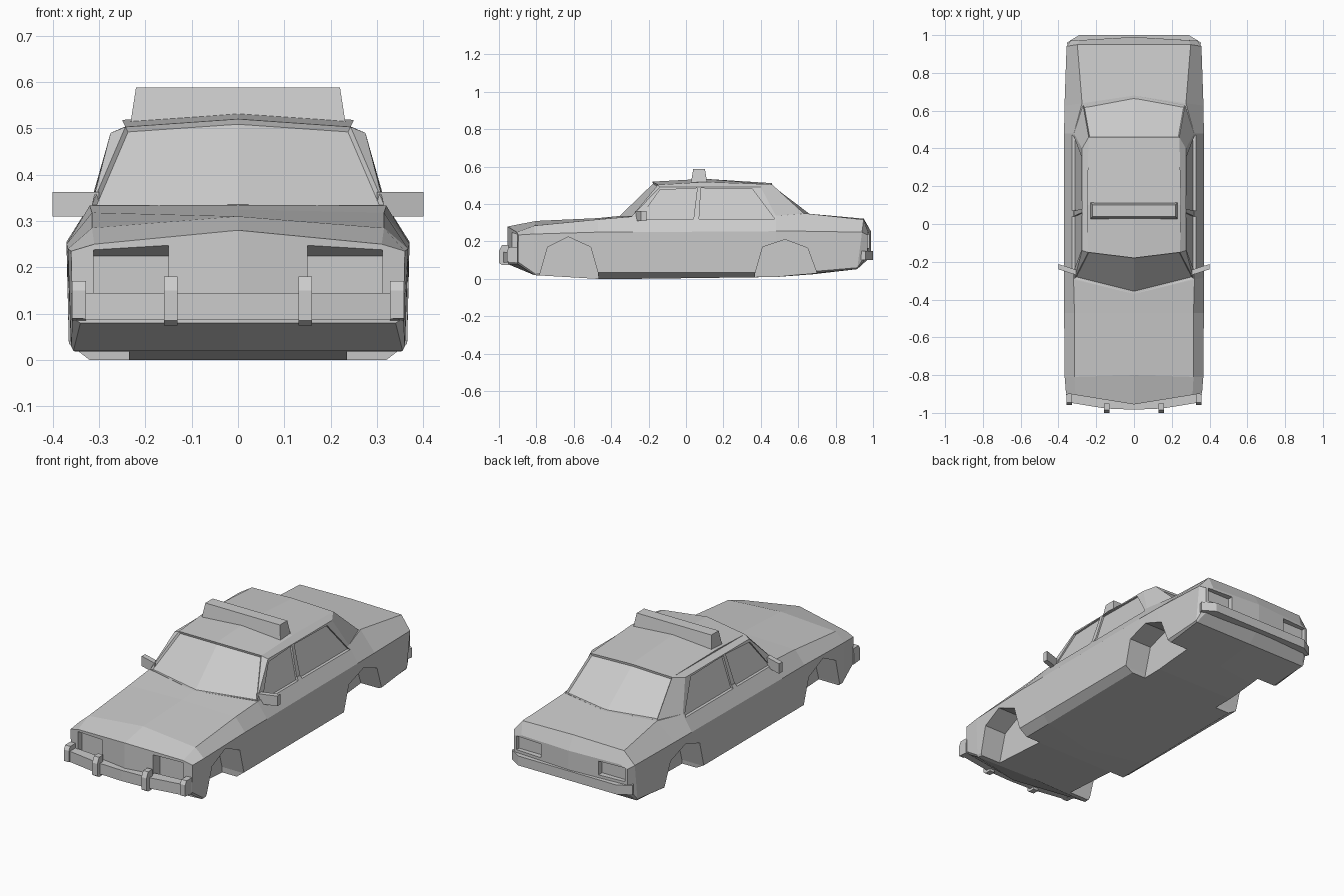
import bpy, bmesh
from mathutils import Vector

if "Cube" in bpy.data.objects:
    bpy.data.objects.remove(bpy.data.objects["Cube"])


def half_mesh(name, verts, faces):
    """Build one side, reflect it across x = 0 and weld the seam."""
    bm = bmesh.new()
    for s in (1, -1):
        vs = [bm.verts.new((s * x, y, z)) for x, y, z in verts]
        for f in faces:
            if any(abs(verts[i][0]) > 1e-5 for i in f):
                bm.faces.new([vs[i] for i in f][::s])
    seam = [v for v in bm.verts if abs(v.co.x) < 1e-5]
    bmesh.ops.remove_doubles(bm, verts=seam, dist=1e-5)
    bmesh.ops.recalc_face_normals(bm, faces=bm.faces[:])
    me = bpy.data.meshes.new(name)
    bm.to_mesh(me)
    bm.free()
    ob = bpy.data.objects.new(name, me)
    bpy.context.collection.objects.link(ob)
    return ob


def loft(name, rings):
    """Skin closed rings of equal length, cap both ends, mirror."""
    n = len(rings[0])
    faces = [[r * n + i, r * n + (i + 1) % n, (r + 1) * n + (i + 1) % n, (r + 1) * n + i]
             for r in range(len(rings) - 1) for i in range(n)]
    faces += [list(range(n))[::-1], [(len(rings) - 1) * n + i for i in range(n)]]
    return half_mesh(name, [p for r in rings for p in r], faces)


def slab(name, plan, z0, z1):
    return loft(name, [[(x, y, z) for x, y in plan] for z in (z0, z1)])


def side_prism(name, profile, inner, outer):
    """Extrude a y-z profile sideways; inner may be a function of z."""
    f = inner if callable(inner) else (lambda z: inner)
    return loft(name, [[(f(z), y, z) for y, z in profile],
                       [(outer, y, z) for y, z in profile]])


def cut(targets, cutter):
    cutter.hide_render = True
    for ob in targets:
        m = ob.modifiers.new("cut", 'BOOLEAN')
        m.operation, m.solver, m.object = 'DIFFERENCE', 'EXACT', cutter
        bpy.context.view_layer.objects.active = ob
        bpy.ops.object.modifier_apply(modifier=m.name)
    bpy.data.objects.remove(cutter)


# Lower body: edge y, centre y, lean, floor x z, sill x z, crease x z, shoulder x z, top z
stations = [
    (-.90, -.955, 0, .34, .08, .357, .09, .36, .235, .31, .25, .28),
    (-.81, -.80, 0, .355, .02, .36, .03, .367, .24, .315, .285, .31),
    (-.47, -.47, 0, .32, 0, .365, .035, .37, .25, .315, .318, .325),
    (-.29, -.37, 0, .32, 0, .365, .035, .37, .25, .32, .333, .335),
    (.48, .48, 0, .32, .01, .365, .035, .37, .255, .318, .338, .345),
    (.63, .68, 0, .34, .025, .362, .035, .368, .255, .275, .35, .345),
    (.915, .915, .13, .35, .052, .355, .06, .357, .25, .30, .317, .322),
    (.97, .99, 0, .31, .12, .335, .14, .335, .235, .29, .25, .252),
]
rings = []
for ye, yc, lean, xb, zb, xs, zs, xc, zc, xh, zh, zt in stations:
    pts = [(0, zb), (xb, zb), (xs, zs), (xc, zc), (xh, zh), (0, zt)]
    rings.append([(x, yc + (ye - yc) * x / .34 + lean * (z - .05), z) for x, z in pts])
body = loft("body", rings)

# Cabin: base ring, drip rail and roof
base = [(0, -.37, .335), (.315, -.29, .335), (.318, .48, .338), (.27, .63, .35), (0, .68, .345)]
rail = [(.275, -.14, .49), (.275, .40, .49)]
roof = [(0, -.18, .52), (.243, -.15, .503), (.25, .10, .518), (.24, .46, .505),
        (0, .46, .512), (0, .10, .535)]
floor = [(x, y, .29) for x, y, z in base]
cabin = half_mesh("cabin", base + rail + roof + floor, [
    [0, 1, 8, 7], [1, 5, 8], [1, 2, 6, 5], [2, 3, 10, 6], [3, 4, 11, 10],
    [5, 6, 10, 9, 8], [7, 8, 9, 12], [12, 9, 10, 11],
    [13, 14, 1, 0], [14, 15, 2, 1], [15, 16, 3, 2], [16, 17, 4, 3], [17, 16, 15, 14, 13]])

# Recessed windscreen and rear window
bm = bmesh.new()
bm.from_mesh(cabin.data)
bm.normal_update()
for s in (-1, 1):
    glass = [f for f in bm.faces if f.normal.y * s > .5 and f.normal.z > .3
             and any(abs(v.co.x) < 1e-5 for v in f.verts)]
    bmesh.ops.inset_region(bm, faces=glass, thickness=.006, depth=-.010, use_even_offset=True)
bm.to_mesh(cabin.data)
bm.free()

# Recessed side windows
for win in ([(-.25, .32), (-.14, .475), (.06, .485), (.04, .32)],
            [(.07, .32), (.08, .485), (.355, .48), (.475, .32)]):
    cut([body, cabin], side_prism("window_cutter", win,
                                  lambda z: .310 - (z - .33) * .29, .5))

# Wheel arches
for arch in ([(-.80, -.05), (-.78, .03), (-.74, .17), (-.63, .225), (-.51, .17), (-.47, .03), (-.465, -.05)],
             [(.36, -.05), (.37, .03), (.41, .17), (.53, .21), (.65, .165), (.70, .03), (.72, -.05)]):
    cut([body], side_prism("arch_cutter", arch, .235, .5))

# Headlight and tail light pockets
cut([body], side_prism("headlight_cutter",
                       [(-1.05, .275), (-.97, .262), (-.87, .225), (-.87, .12), (-1.05, .12)], .15, .312))
cut([body], side_prism("tail_light_cutter",
                       [(.95, .165), (.95, .238), (1.05, .238), (1.05, .165)], .17, .32))

# Bumpers and bumper guards
slab("front_bumper", [(0, -.983), (.15, -.977), (.345, -.945), (.36, -.90), (.33, -.90), (0, -.93)],
     .088, .145)
slab("rear_bumper", [(0, .93), (.345, .93), (.356, .96), (.29, 1.0), (0, 1.0)], .10, .15)
side_prism("front_bumper_guard",
           [(-1.0, .085), (-1.0, .15), (-.985, .18), (-.95, .18), (-.95, .075), (-.985, .075)],
           .13, .16)
side_prism("front_bumper_end",
           [(-.957, .09), (-.957, .15), (-.945, .17), (-.90, .17), (-.90, .085)], .328, .358)

# Door mirrors, swept back
slab("door_mirror", [(.30, -.272), (.40, -.24), (.40, -.212), (.30, -.244)], .31, .363)

# Roof sign
loft("roof_sign", [[(0, .07 - d, z), (w, .07 - d, z), (w, .07 + d, z), (0, .07 + d, z)]
                   for w, d, z in ((.233, .045, .505), (.22, .031, .588))])
